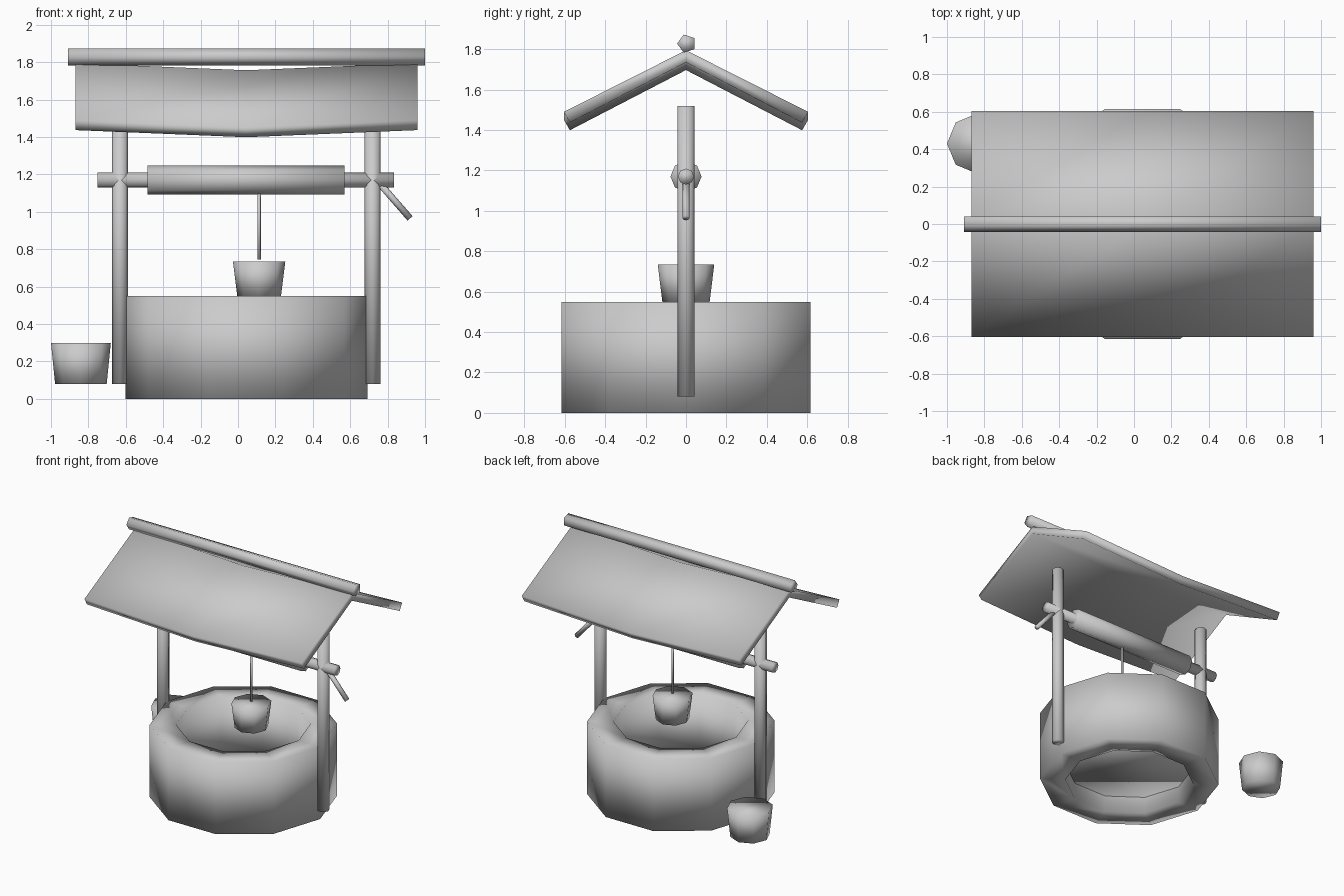
import bpy, bmesh
from math import cos, sin, pi
from mathutils import Vector

cube = bpy.data.objects.get("Cube")
if cube:
    bpy.data.objects.remove(cube)

# Single plain grey
grey = bpy.data.materials.new("plain_grey")
grey.use_nodes = True
grey.diffuse_color = (0.6, 0.6, 0.6, 1)
grey.node_tree.nodes["Principled BSDF"].inputs["Base Color"].default_value = (0.6, 0.6, 0.6, 1)


def finish(name, bm):
    bmesh.ops.recalc_face_normals(bm, faces=bm.faces)
    for face in bm.faces:
        face.smooth = True
    mesh = bpy.data.meshes.new(name)
    bm.to_mesh(mesh)
    bm.free()
    mesh.materials.append(grey)
    obj = bpy.data.objects.new(name, mesh)
    bpy.context.collection.objects.link(obj)
    return obj


def lathe(name, profile, sides, location=(0, 0, 0), loop=False, phase=0):
    """Turn (radius, height) points about z; loop closes the profile, otherwise the ends are capped."""
    bm = bmesh.new()
    angles = [phase + 2 * pi * i / sides for i in range(sides)]
    rings = [[bm.verts.new((r * cos(a), r * sin(a), z)) for a in angles] for r, z in profile]
    pairs = list(zip(rings, rings[1:]))
    if loop:
        pairs.append((rings[-1], rings[0]))
    else:
        bm.faces.new(rings[0])
        bm.faces.new(rings[-1])
    for low, high in pairs:
        for i in range(sides):
            j = (i + 1) % sides
            bm.faces.new((low[i], low[j], high[j], high[i]))
    obj = finish(name, bm)
    obj.location = location
    return obj


def rod(name, start, end, radius, sides=8, phase=0):
    start, end = Vector(start), Vector(end)
    axis = end - start
    obj = lathe(name, [(radius, 0), (radius, axis.length)], sides, start, phase=phase)
    obj.rotation_mode = "QUATERNION"
    obj.rotation_quaternion = Vector((0, 0, 1)).rotation_difference(axis)
    return obj


MID = 0.045  # centre of the well along x

# Stone ring and the floor inside it
lathe("well_wall", [(0.647, 0), (0.647, 0.55), (0.465, 0.55), (0.465, 0)], 10, (MID, 0, 0), loop=True)
lathe("well_floor", [(0.465, 0.13), (0.465, 0.15)], 10, (MID, 0, 0))

# Posts
for name, side in (("left_post", 1), ("right_post", -1)):
    x = MID + side * 0.675
    rod(name, (x, 0, 0.08), (x, 0, 1.52), 0.043)

# Winch
rod("axle", (-0.75, 0, 1.17), (0.835, 0, 1.17), 0.04)
rod("winch_drum", (-0.485, 0, 1.17), (0.57, 0, 1.17), 0.077)
rod("crank_handle", (0.75, 0, 1.16), (0.92, 0, 0.965), 0.018)
rod("rope", (0.113, 0, 0.745), (0.113, 0, 1.12), 0.009)

# Buckets
lathe("hanging_bucket", [(0.117, 0.55), (0.14, 0.735)], 8, (0.113, 0, 0))
lathe("ground_bucket", [(0.138, 0.08), (0.16, 0.3)], 8, (-0.84, 0.43, 0))

# Sagging gable roof: chevron section swept over three stations
bm = bmesh.new()
section = [(-0.605, 1.49), (0, 1.795), (0.605, 1.49), (0.575, 1.437), (0, 1.735), (-0.575, 1.437)]
stations = [(-0.87, 0), (MID, 0.038), (0.96, 0)]
rows = [[bm.verts.new((x, y, z - sag)) for y, z in section] for x, sag in stations]
for a, b in zip(rows, rows[1:]):
    for i in range(6):
        j = (i + 1) % 6
        bm.faces.new((a[i], a[j], b[j], b[i]))
for row in (rows[0], rows[-1]):
    bm.faces.new((row[0], row[1], row[4], row[5]))
    bm.faces.new((row[1], row[2], row[3], row[4]))
finish("roof", bm)

# Ridge beam
rod("ridge_beam", (-0.91, 0.003, 1.828), (1.0, 0.003, 1.828), 0.047, 5, phase=-pi / 2)
